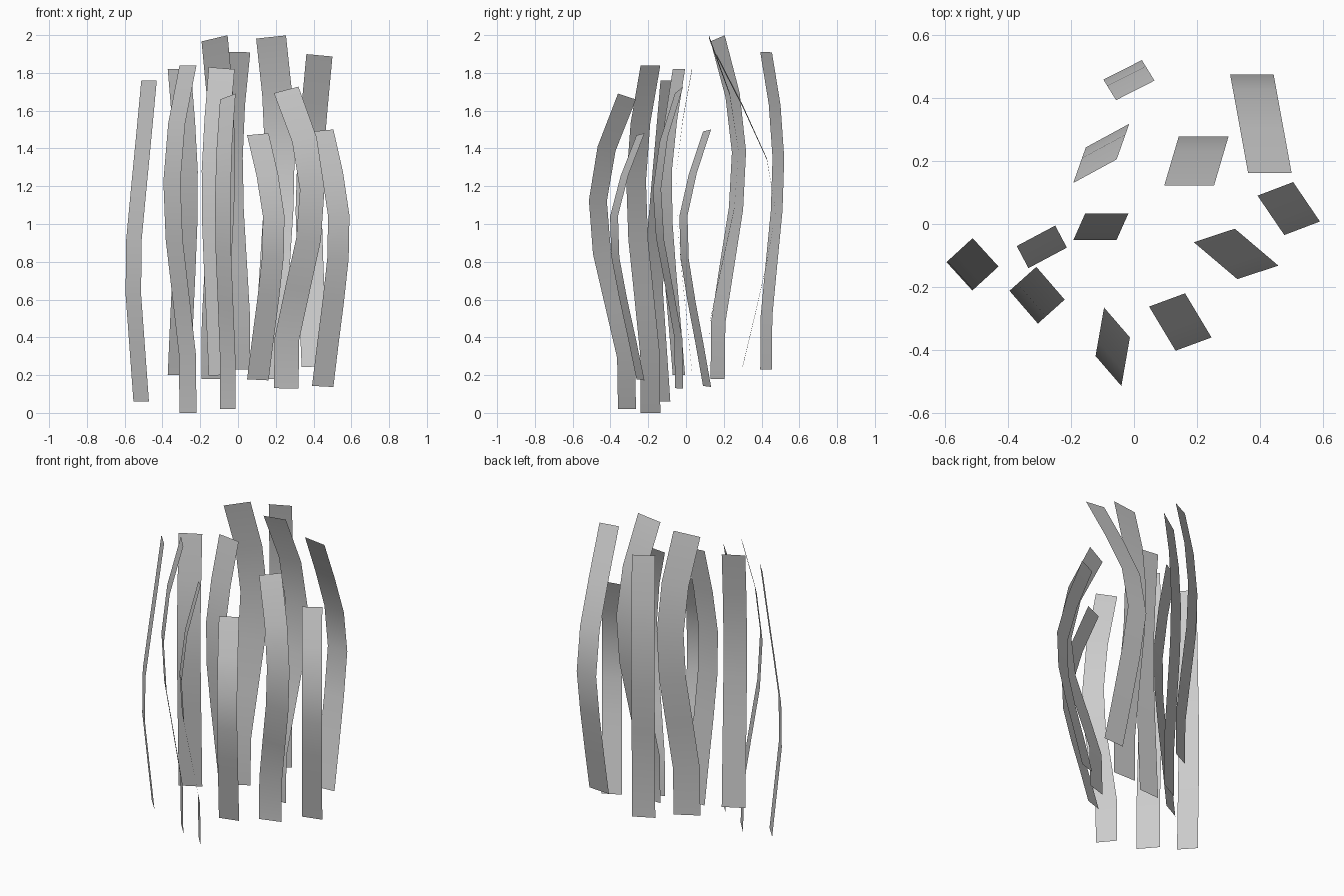
import bpy
from mathutils import Vector

if "Cube" in bpy.data.objects:
    bpy.data.objects.remove(bpy.data.objects["Cube"])

# Bend profiles: share of the sideways bow at seven even steps from foot to tip
SWAY = (0, .03, .44, .86, 1, .7, 0)
BOW = (0, .32, .66, .95, 1, .6, 0)
LEAN_A = (.5, .75, 1, .97, .65, .32, 0)
LEAN_B = (.44, .65, .85, 1, .85, .45, 0)


def blade(name, corner, width, bow, z0, z1, profile):
    """Flat ribbon swept along a bowed spine, edges square to the spine."""
    w, d = Vector((*width, 0)), Vector((*bow, 0))
    n = len(profile)
    spine = [Vector((*corner, z0 + (z1 - z0) * i / (n - 1))) + w / 2 + d * f
             for i, f in enumerate(profile)]
    verts = []
    for i, p in enumerate(spine):
        t = spine[min(i + 1, n - 1)] - spine[max(i - 1, 0)]
        half = (w + Vector((0, 0, -w.dot(t) / t.z))) / 2
        verts += [p - half, p + half]
    faces = [(2 * i, 2 * i + 1, 2 * i + 3, 2 * i + 2) for i in range(n - 1)]
    mesh = bpy.data.meshes.new(name)
    mesh.from_pydata(verts, [], faces)
    mesh.shade_smooth()
    bpy.context.collection.objects.link(bpy.data.objects.new(name, mesh))


# Clump of blades: corner at rest, width vector, bow vector, foot z, tip z
# Left side
blade("blade_far_left", (-.512, -.045), (.082, -.09), (-.083, -.076), .06, 1.76, LEAN_A)
blade("blade_left_front", (-.31, -.136), (.09, -.104), (-.085, -.076), 0, 1.84, SWAY)
blade("blade_left_middle", (-.372, -.07), (.122, .065), (.037, -.07), .20, 1.82, BOW)
blade("blade_left_back", (-.193, .13), (.138, .075), (.04, .113), .18, 1.983, SWAY)
# Centre
blade("blade_back", (-.057, .393), (.122, .062), (-.04, .065), .23, 1.91, SWAY)
blade("blade_centre", (-.155, .033), (.137, 0), (-.037, -.083), .20, 1.825, BOW)
blade("blade_front", (-.095, -.265), (.082, -.095), (-.027, -.154), .02, 1.675, SWAY)
# Right side
blade("blade_right_front", (.048, -.262), (.114, .042), (.084, -.14), .175, 1.475, BOW)
blade("blade_right_back", (.096, .122), (.158, 0), (.046, .156), .18, 1.99, SWAY)
blade("blade_right_middle", (.19, -.058), (.13, .043), (.138, -.117), .13, 1.71, SWAY)
blade("blade_far_back", (.362, .162), (.138, 0), (-.057, .313), .245, 1.893, LEAN_B)
blade("blade_far_right", (.392, .09), (.113, .043), (.085, -.125), .14, 1.495, BOW)
